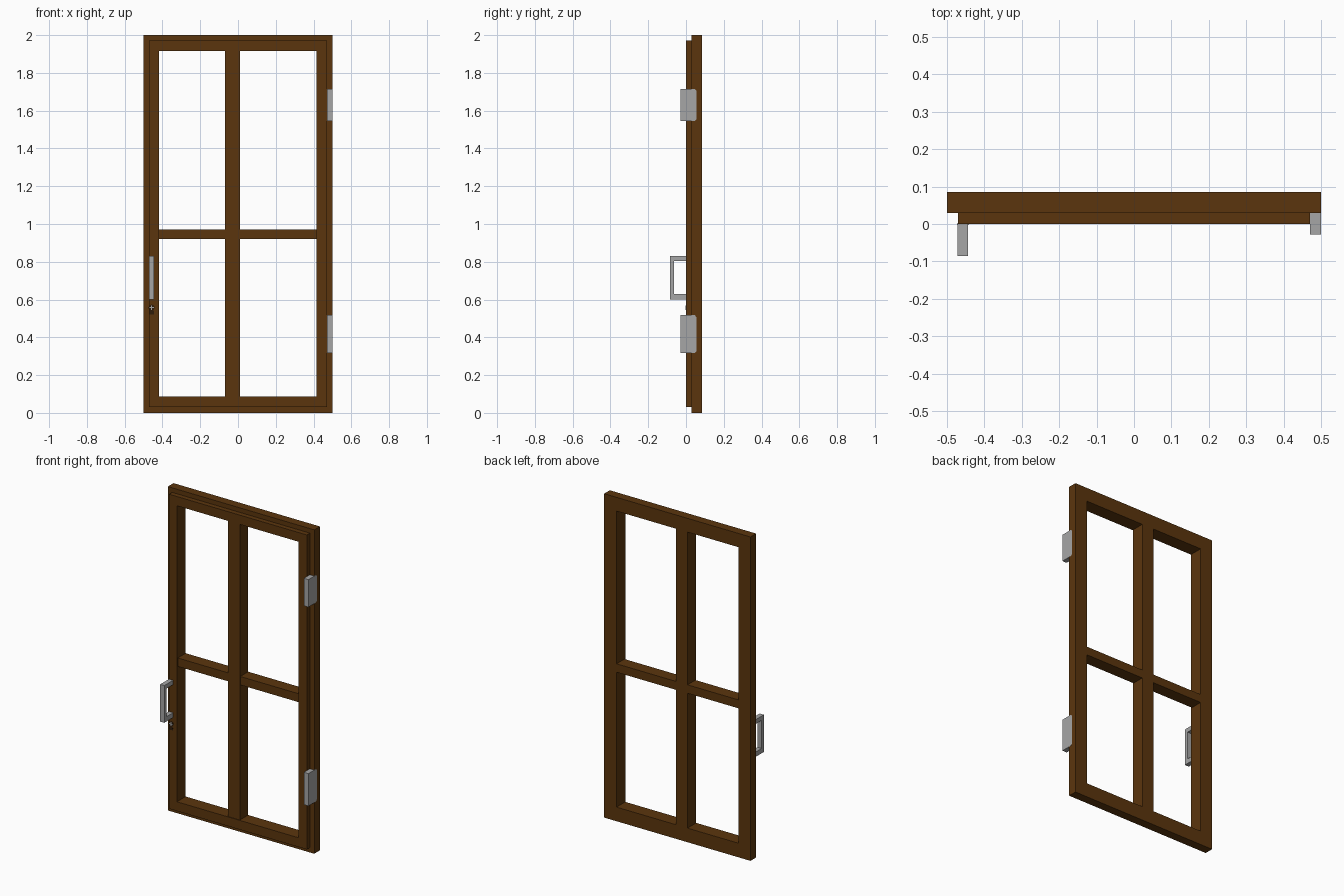
import bpy, bmesh, math

if "Cube" in bpy.data.objects:
    bpy.data.objects.remove(bpy.data.objects["Cube"])


def material(name, color):
    m = bpy.data.materials.new(name)
    m.diffuse_color = (*color, 1)
    m.use_nodes = True
    m.node_tree.nodes["Principled BSDF"].inputs["Base Color"].default_value = m.diffuse_color
    return m


WOOD = material("brown wood", (0.105, 0.036, 0.004))
METAL = material("grey metal", (0.38, 0.38, 0.38))
DARK = material("dark keyhole", (0.03, 0.012, 0.003))


def finish(name, bm, mat):
    bmesh.ops.recalc_face_normals(bm, faces=bm.faces)
    me = bpy.data.meshes.new(name)
    bm.to_mesh(me)
    bm.free()
    me.materials.append(mat)
    ob = bpy.data.objects.new(name, me)
    bpy.context.collection.objects.link(ob)
    return ob


def extrude_outline(name, pts, offset, mat):
    """Closed outline of 3D points pushed along offset into a solid."""
    bm = bmesh.new()
    face = bm.faces.new([bm.verts.new(p) for p in pts])
    res = bmesh.ops.extrude_face_region(bm, geom=[face], use_keep_orig=True)
    verts = [g for g in res["geom"] if isinstance(g, bmesh.types.BMVert)]
    bmesh.ops.translate(bm, verts=verts, vec=offset)
    return finish(name, bm, mat)


def box(name, x0, x1, y0, y1, z0, z1, mat):
    pts = [(x0, y0, z0), (x1, y0, z0), (x1, y0, z1), (x0, y0, z1)]
    return extrude_outline(name, pts, (0, y1 - y0, 0), mat)


def ring(name, outer, inner, y0, y1, mat):
    """Rectangular frame; outer and inner are (x0, x1, z0, z1)."""
    bm = bmesh.new()
    loops = []
    for (x0, x1, z0, z1), y in ((outer, y0), (inner, y0), (inner, y1), (outer, y1)):
        loops.append([bm.verts.new((x, y, z)) for x, z in
                      ((x0, z0), (x1, z0), (x1, z1), (x0, z1))])
    for i in range(4):
        a, b = loops[i], loops[(i + 1) % 4]
        for k in range(4):
            n = (k + 1) % 4
            bm.faces.new((a[k], a[n], b[n], b[k]))
    return finish(name, bm, mat)


# Stepped frame: wide back layer and narrower front sash
OPENING = (-0.417, 0.415, 0.087, 1.915)
ring("outer_frame", (-0.5, 0.5, 0, 2), OPENING, 0.03, 0.085, WOOD)
ring("front_sash", (-0.47, 0.47, 0.03, 1.972), OPENING, 0, 0.03, WOOD)

# Glazing bars
box("vertical_bar", -0.07, 0.01, 0.004, 0.085, 0.087, 1.915, WOOD)
for side, x0, x1 in (("left", -0.417, -0.07), ("right", 0.01, 0.415)):
    box("cross_bar_" + side, x0, x1, 0.008, 0.085, 0.92, 0.972, WOOD)

# Hinges: block in the step, with a thin chamfered leaf on the side of the frame
for name, z0, z1 in (("lower", 0.317, 0.517), ("upper", 1.545, 1.715)):
    box("hinge_block_" + name, 0.47, 0.4995, -0.028, 0.03, z0, z1, METAL)
    leaf = [(0.4995, y, z) for y, z in
            ((-0.028, z0), (0.047, z0), (0.055, z0 + 0.01),
             (0.055, z1 - 0.01), (0.047, z1), (-0.028, z1))]
    extrude_outline("hinge_leaf_" + name, leaf, (0.001, 0, 0), METAL)

# Pull handle: squared bracket
bracket = [(-0.472, y, z) for y, z in
           ((0, 0.60), (-0.085, 0.60), (-0.085, 0.83), (0, 0.83),
            (0, 0.803), (-0.063, 0.803), (-0.063, 0.63), (0, 0.63))]
extrude_outline("handle", bracket, (0.028, 0, 0), METAL)

# Keyhole: round top over a flared slot, with a small metal cross
KX, KZ, R = -0.457, 0.557, 0.016
hole = [(KX + R * math.cos(a), -0.001, KZ + R * math.sin(a))
        for a in (math.radians(-50 + 280 * i / 16) for i in range(17))]
hole += [(KX - 0.013, -0.001, 0.52), (KX + 0.013, -0.001, 0.52)]
extrude_outline("keyhole", hole, (0, 0.002, 0), DARK)
c, w = 0.012, 0.003
cross = [(w, c), (w, w), (c, w), (c, -w), (w, -w), (w, -c),
         (-w, -c), (-w, -w), (-c, -w), (-c, w), (-w, w), (-w, c)]
extrude_outline("key_cross", [(KX + x, -0.002, KZ + z) for x, z in cross],
                (0, 0.002, 0), METAL)
